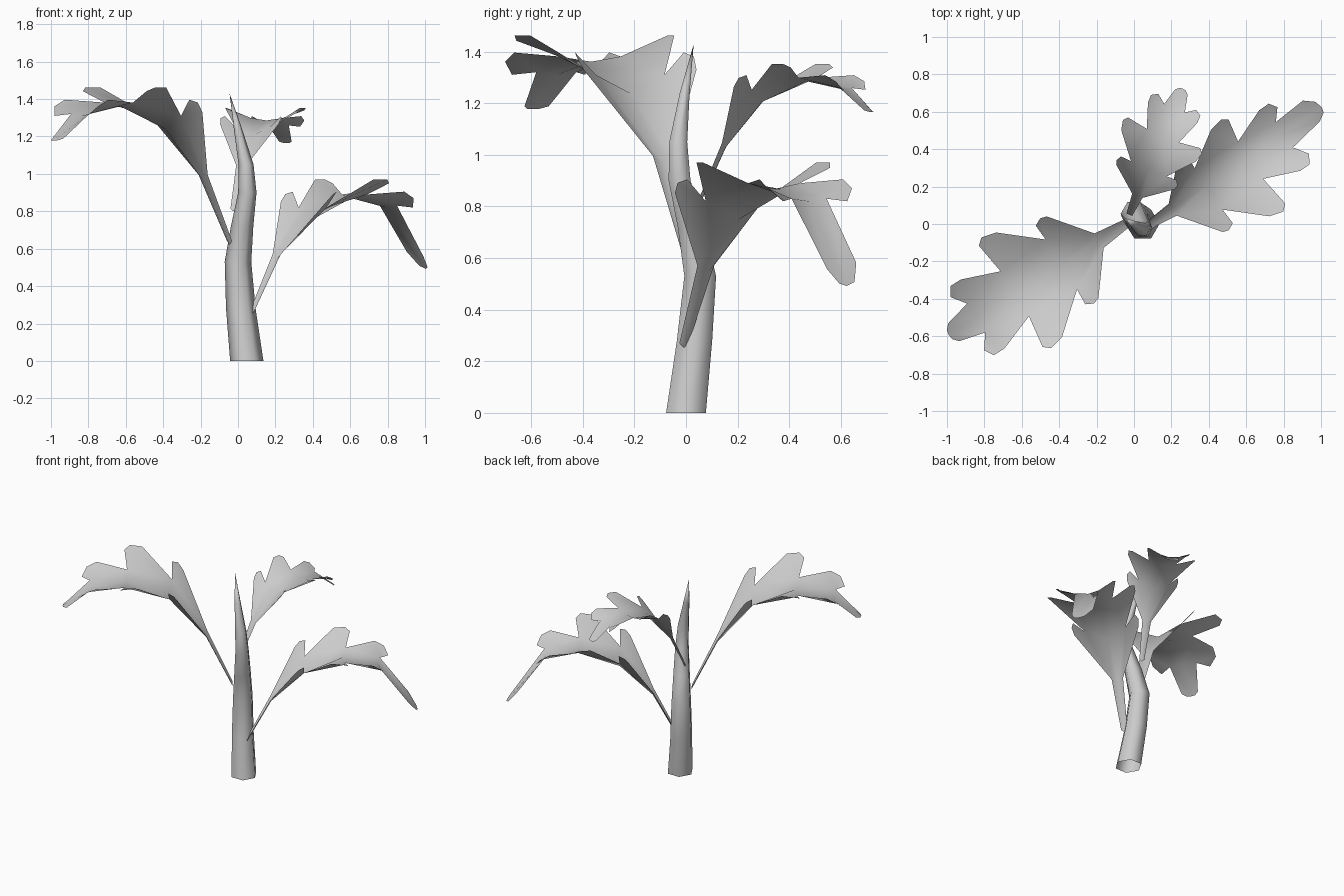
import bpy
from math import sin, cos, pi, radians

if "Cube" in bpy.data.objects:
    bpy.data.objects.remove(bpy.data.objects["Cube"])


def make_mesh(name, verts, faces, angle):
    me = bpy.data.meshes.new(name)
    me.from_pydata(verts, [], faces)
    ob = bpy.data.objects.new(name, me)
    bpy.context.collection.objects.link(ob)
    bpy.context.view_layer.objects.active = ob
    ob.select_set(True)
    bpy.ops.object.shade_smooth_by_angle(angle=radians(angle))
    ob.select_set(False)
    return ob


# Stem: six-sided tapering tube along a wavy path (x, y, z, radius), open below
rings = [(.047, 0, 0, .089), (.015, .033, .28, .079), (0, .055, .53, .071),
         (.022, .02, .72, .06), (.05, -.025, .9, .049), (.043, -.03, 1.05, .04),
         (.0, -.005, 1.24, .022)]
verts = [(x + r * cos(i * pi / 3), y + r * sin(i * pi / 3), z)
         for x, y, z, r in rings for i in range(6)]
faces = []
for k in range(len(rings) - 1):
    for i in range(6):
        j = (i + 1) % 6
        faces.append((k * 6 + i, k * 6 + j, k * 6 + 6 + j, k * 6 + 6 + i))
verts.append((-.045, .03, 1.43))
top = (len(rings) - 1) * 6
faces += [(top + i, top + (i + 1) % 6, len(verts) - 1) for i in range(6)]
make_mesh("stem", verts, faces, 75)

# Lobed leaf template: midrib and half outline (along, across, up)
midrib = [(0, 0, 0), (.17, 0, .345), (.40, 0, .61), (.68, 0, .73),
          (.92, 0, .68), (1.10, 0, .55)]
outline = [(0, .025, .02), (.165, .045, .37),
           (.33, .255, .70), (.365, .265, .75), (.405, .245, .765), (.40, .155, .68),
           (.60, .325, .83), (.68, .345, .83), (.715, .315, .81), (.69, .14, .75),
           (.89, .215, .765), (.955, .215, .73), (.985, .165, .68), (.93, .09, .69),
           (1.07, .055, .56), (1.095, .028, .55)]


def leaf(name, base, azimuth, scale=1, left=(1, 1, 1), droop=0, shrink=1, tip=0):
    a = radians(azimuth)

    def place(p, side):
        s, t, z = p
        if side > 0:                            # width factors: blade, lobe, tip
            t *= left[(s > .85) + (s > 1)]
        t *= side
        z -= droop * min(1, s / .37)
        if tip:                                 # stretched, hanging end lobe
            over = max(0, s - .99) - .25 * max(0, t - .03)
            z -= tip * max(0, over)
            s = shrink * s + max(0, over) * .8
        return (base[0] + scale * (s * cos(a) - t * sin(a)),
                base[1] + scale * (s * sin(a) + t * cos(a)),
                base[2] + scale * z)

    verts = [place(p, 1) for p in midrib]
    faces = []
    for side in (1, -1):
        o = len(verts)
        verts += [place(p, side) for p in outline]
        new = [(0, 1, o + 1, o)]
        for k in range(3):                      # blade panel and its lobe
            e = o + 1 + 4 * k
            new.append((k + 1, k + 2, e + 4, e))
            new.append((e, e + 4, e + 3, e + 2, e + 1))
        new.append((4, 5, o + 15, o + 14, o + 13))
        faces += new if side > 0 else [f[::-1] for f in new]
    return make_mesh(name, verts, faces, 60)


leaf("left_leaf", (-.045, 0, .62), 212.2, scale=1.015)
leaf("right_leaf", (.075, -.005, .25), 34, left=(.72, .82, 1.6), droop=.11,
     shrink=.94, tip=1.8)
leaf("back_leaf", (-.025, .05, .80), 67, scale=.665)
